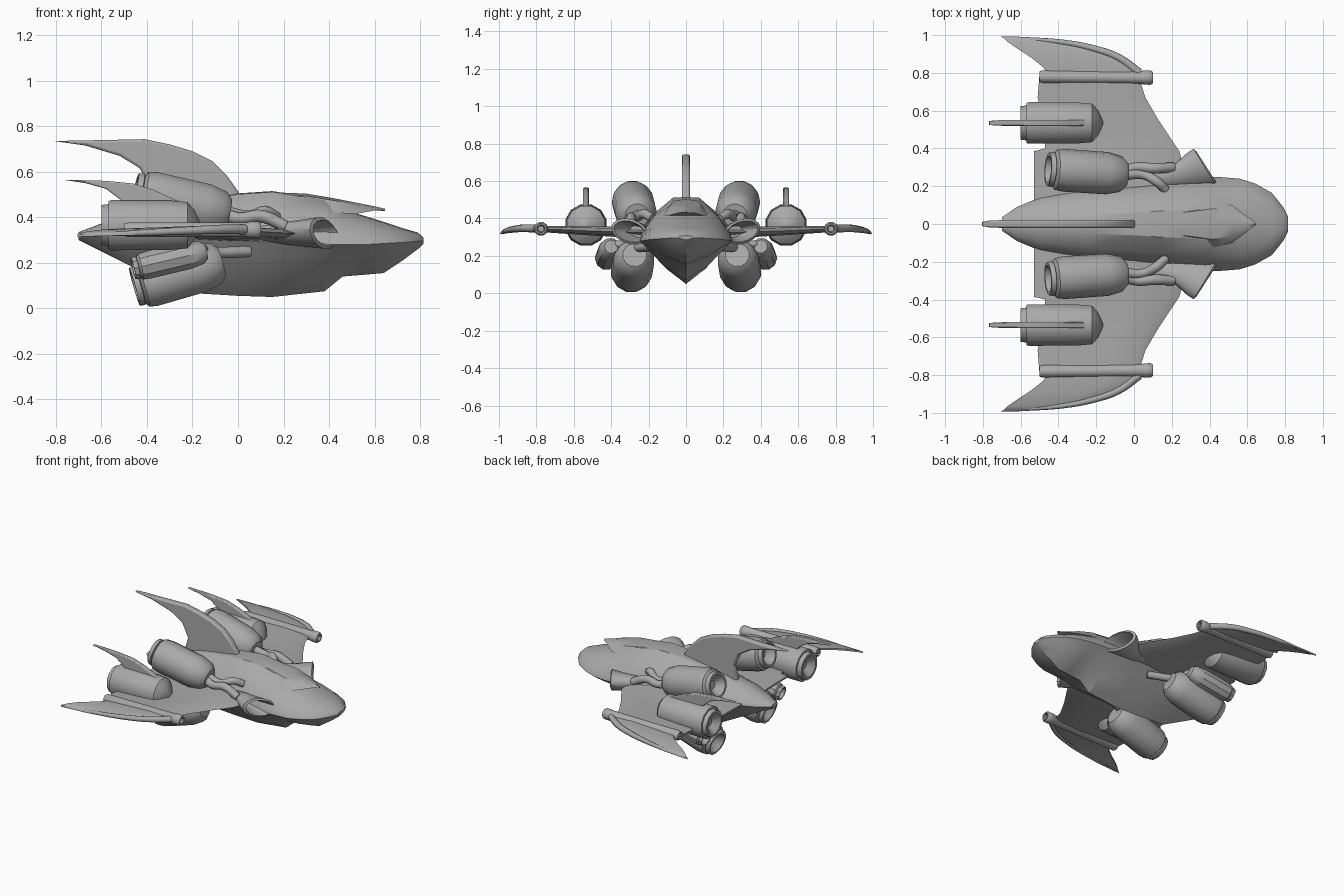
import bpy, bmesh, math
from mathutils import Vector

if "Cube" in bpy.data.objects:
    bpy.data.objects.remove(bpy.data.objects["Cube"])

grey = bpy.data.materials.new("hull grey")
grey.diffuse_color = (0.4, 0.4, 0.4, 1)
grey.use_nodes = True
grey.node_tree.nodes["Principled BSDF"].inputs["Base Color"].default_value = grey.diffuse_color


def finish(bm, name, mirror=False, angle=35):
    bmesh.ops.recalc_face_normals(bm, faces=bm.faces[:])
    me = bpy.data.meshes.new(name)
    bm.to_mesh(me)
    bm.free()
    ob = bpy.data.objects.new(name, me)
    bpy.context.collection.objects.link(ob)
    me.materials.append(grey)
    if mirror:
        m = ob.modifiers.new("mirror", 'MIRROR')
        m.use_axis = (False, True, False)
        m.use_mirror_merge = False
    bpy.ops.object.select_all(action='DESELECT')
    bpy.context.view_layer.objects.active = ob
    ob.select_set(True)
    bpy.ops.object.shade_smooth_by_angle(angle=math.radians(angle))
    return ob


def loft(name, rings, mirror=False, angle=35):
    """Skin a list of closed rings with equal point counts and cap the ends."""
    bm = bmesh.new()
    vs = [[bm.verts.new(p) for p in r] for r in rings]
    n = len(rings[0])
    for a, b in zip(vs, vs[1:]):
        for i in range(n):
            j = (i + 1) % n
            bm.faces.new((a[i], a[j], b[j], b[i]))
    bm.faces.new(vs[0])
    bm.faces.new(vs[-1])
    return finish(bm, name, mirror, angle)


def lathe(name, start, end, steps, sides=14, angle=35):
    """Revolve (fraction along axis, radius) steps about the line start-end."""
    s, e = Vector(start), Vector(end)
    d = (e - s).normalized()
    u = d.cross(Vector((0, 1, 0))).normalized()
    v = d.cross(u)
    rings = []
    for t, r in steps:
        c = s.lerp(e, t)
        rings.append([c + r * (math.cos(k) * u + math.sin(k) * v)
                      for k in (2 * math.pi * (i + .5) / sides for i in range(sides))])
    return loft(name, rings, True, angle)


def fin(name, outline, y, half, mirror):
    """Upright blade: bevelled slab cut to an x-z outline."""
    bm = bmesh.new()
    f = bm.faces.new([bm.verts.new((x, y - half, z)) for x, z in outline])
    g = bmesh.ops.extrude_face_region(bm, geom=[f])
    bmesh.ops.translate(bm, vec=(0, 2 * half, 0),
                        verts=[q for q in g['geom'] if isinstance(q, bmesh.types.BMVert)])
    ob = finish(bm, name, mirror)
    b = ob.modifiers.new("soft edge", 'BEVEL')
    b.width = half * .5
    b.segments = 2


def pipe(name, pts, radii):
    """Smooth bent hose, mirrored to the other side."""
    cu = bpy.data.curves.new(name, 'CURVE')
    cu.dimensions = '3D'
    cu.bevel_depth = 1
    cu.bevel_resolution = 2
    cu.resolution_u = 6
    cu.use_fill_caps = True
    sp = cu.splines.new('BEZIER')
    sp.bezier_points.add(len(pts) - 1)
    for bp, p, r in zip(sp.bezier_points, pts, radii):
        bp.co, bp.radius = p, r
        bp.handle_left_type = bp.handle_right_type = 'AUTO'
    ob = bpy.data.objects.new(name, cu)
    bpy.context.collection.objects.link(ob)
    cu.materials.append(grey)
    m = ob.modifiers.new("mirror", 'MIRROR')
    m.use_axis = (False, True, False)


# Fuselage: x, bottom z, top z, half width, widest z, half width of flat top
hull = [(-.70, .30, .335, .035, .32, .02), (-.62, .26, .365, .09, .32, .03),
        (-.50, .20, .41, .14, .32, .04), (-.25, .07, .465, .19, .31, .05),
        (0, .055, .505, .215, .30, .06), (.15, .05, .515, .23, .29, .07),
        (.38, .075, .48, .248, .28, .08), (.46, .14, .435, .248, .28, .08),
        (.56, .148, .405, .24, .28, .08), (.64, .155, .38, .215, .285, .075),
        (.73, .215, .35, .165, .29, .06), (.79, .26, .333, .09, .295, .04),
        (.815, .285, .31, .04, .297, .025)]
rings = []
for x, zb, zt, w, zw, tw in hull:
    half = [(tw, zt - .004), ((tw + w) * .52, zw + (zt - zw) * .66), (w * .96, zw + (zt - zw) * .2),
            (w, zw), (w * .82, zw + (zb - zw) * .22), (w * .46, zw + (zb - zw) * .66)]
    rings.append([(x, 0, zt)] + [(x, y, z) for y, z in half] + [(x, 0, zb)]
                 + [(x, -y, z) for y, z in reversed(half)])
loft("fuselage", rings, angle=28)

# Canopy brow jutting over the windscreen
brow = [(.10, .07, .512, .48), (.30, .10, .504, .45), (.42, .125, .484, .42),
        (.52, .10, .464, .415), (.60, .04, .448, .43), (.645, .006, .438, .434)]
loft("canopy_brow", [[(x, -w, b), (x, -w * .65, t - .01), (x, 0, t), (x, w * .65, t - .01),
                      (x, w, b), (x, 0, b)] for x, w, t, b in brow])


def rib(y, le, te, z, h):
    c = le - te
    return [(le, y, z), (le - .08 * c, y, z + h * .7), (le - .35 * c, y, z + h),
            (te, y, z + .006), (te, y, z - .006), (le - .35 * c, y, z - h), (le - .08 * c, y, z - h * .7)]


# Main wing and swept tip blade as rib lofts
loft("wing", [rib(*r) for r in [(.10, .32, -.53, .325, .035), (.385, .24, -.53, .33, .028),
     (.40, .23, -.47, .33, .027), (.55, .13, -.48, .335, .023), (.67, .06, -.51, .34, .02),
     (.80, .02, -.50, .345, .016)]], True)
loft("wingtip_blade", [rib(*r) for r in [(.76, .03, -.44, .345, .018), (.83, .02, -.48, .345, .018),
     (.885, -.07, -.55, .343, .014), (.93, -.18, -.62, .338, .012), (.965, -.33, -.67, .33, .01),
     (.985, -.48, -.69, .325, .007), (.992, -.62, -.705, .32, .004)]], True)
pipe("wingtip_rim", [(.03, .80, .347), (-.08, .88, .347), (-.2, .925, .342), (-.4, .965, .333),
                     (-.67, .982, .321)], [.022, .02, .018, .014, .005])

# Hollow rail along each wing end
lathe("wing_rail", (-.50, .78, .345), (.10, .775, .345),
      [(.03, .012), (0, .02), (0, .028), (.03, .034), (.9, .034), (.92, .038), (.98, .038),
       (1, .03), (1, .022), (.93, .016)], 10)

# Engines: recessed nozzle, collar, barrel and shoulder
nozzle = [(.12, .03), (.06, .058), (0, .072), (0, .088), (.06, .094), (.07, .085), (.10, .106)]
barrel = nozzle + [(.2, .113), (.75, .112), (.93, .095), (1, .065)]
lathe("upper_engine", (-.455, .29, .508), (-.04, .262, .415), barrel, 14)
lathe("lower_engine", (-.455, .295, .095), (-.07, .275, .205), barrel, 12)
lathe("outer_lower_engine", (-.46, .43, .175), (-.14, .40, .25),
      [(t, r * .56) for t, r in barrel], 10)
lathe("wing_engine", (-.60, .535, .365), (-.165, .535, .365),
      [(.1, .03), (.03, .06), (0, .075), (0, .092), (.07, .096), (.07, .11), (.1, .114),
       (.7, .112), (.87, .105), (.94, .07), (1, .01)], 12)

# Fins on the spine and on the wing engines
fin("dorsal_fin", [(-.81, .735), (-.60, .739), (-.41, .743), (-.30, .72), (-.20, .69), (-.11, .645),
                   (-.05, .585), (.01, .50), (-.15, .44), (-.42, .40), (-.385, .52), (-.43, .615),
                   (-.52, .67), (-.67, .715)], 0, .022, False)
fin("engine_fin", [(-.77, .565), (-.58, .56), (-.46, .548), (-.37, .52), (-.25, .465), (-.30, .43),
                   (-.50, .43), (-.52, .48), (-.58, .525), (-.67, .55)], .535, .016, True)

# Hoses joining the engines to the hull
pipe("upper_outer_hose", [(-.06, .275, .41), (.01, .30, .395), (.10, .295, .405), (.21, .30, .36)],
     [.03, .026, .028, .026])
pipe("upper_inner_hose", [(-.05, .26, .42), (.05, .26, .405), (.12, .225, .425), (.17, .18, .40)],
     [.028, .024, .026, .024])
pipe("lower_hose", [(-.20, .30, .25), (-.08, .25, .245), (.05, .19, .25)], [.03, .025, .025])
pipe("outer_hose", [(-.22, .40, .245), (-.16, .37, .262), (-.15, .30, .25)], [.022, .02, .02])

# Air intakes: slanted oval mouth with a recessed throat
scoop = []
for x, y, z, a, b, skew in [(.10, .23, .33, .05, .03, 0), (.22, .255, .33, .065, .05, 0),
                            (.31, .285, .33, .09, .06, .03), (.375, .30, .33, .098, .068, .06),
                            (.385, .30, .33, .085, .055, .055), (.32, .285, .33, .065, .042, .04),
                            (.24, .26, .33, .04, .03, .01)]:
    ring = []
    for i in range(16):
        k = 2 * math.pi * i / 16
        c, s = math.cos(k), math.sin(k)
        ring.append((x - skew * c, y + a * c, z + b * s + .2 * a * c))
    scoop.append(ring)
loft("air_intake", scoop, True)
